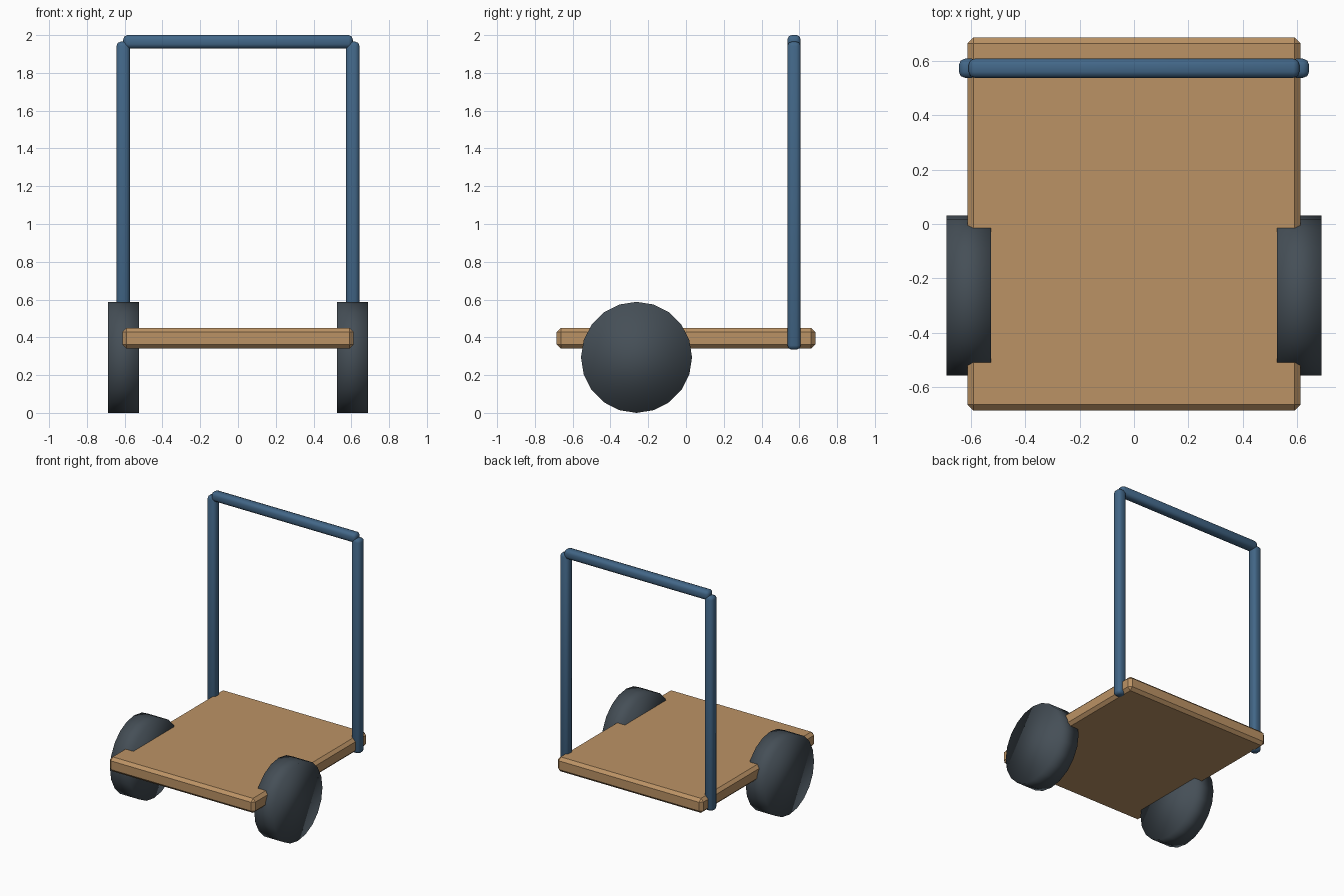
import bpy, bmesh, math
from mathutils import Matrix

if "Cube" in bpy.data.objects:
    bpy.data.objects.remove(bpy.data.objects["Cube"])


def material(name, color):
    m = bpy.data.materials.new(name)
    m.diffuse_color = (*color, 1)
    m.use_nodes = True
    m.node_tree.nodes["Principled BSDF"].inputs["Base Color"].default_value = m.diffuse_color
    return m


WOOD = material("tan wood", (0.50, 0.29, 0.13))
STEEL = material("blue steel", (0.055, 0.135, 0.245))
RUBBER = material("dark rubber", (0.060, 0.078, 0.095))


def finish(name, bm, mat, smooth):
    me = bpy.data.meshes.new(name)
    bm.to_mesh(me)
    bm.free()
    for p in me.polygons:
        p.use_smooth = smooth
    me.materials.append(mat)
    ob = bpy.data.objects.new(name, me)
    bpy.context.collection.objects.link(ob)
    return ob


def bevelled_box(name, center, size, bevel, segments, mat, smooth=False):
    bm = bmesh.new()
    bmesh.ops.create_cube(bm, size=1, matrix=Matrix.Translation(center)
                          @ Matrix.Diagonal((*size, 1)))
    bmesh.ops.bevel(bm, geom=bm.edges[:], offset=bevel, segments=segments,
                    profile=0.5, affect='EDGES')
    return finish(name, bm, mat, smooth)


# Flat load platform with chamfered edges
bevelled_box("platform", (0, 0, 0.395), (1.224, 1.37, 0.11), 0.022, 1, WOOD)

for side, label in ((-1, "left"), (1, "right")):
    # Upright handle post
    bevelled_box(label + "_handle_post", (side * 0.608, 0.572, 1.15),
                 (0.07, 0.07, 1.63), 0.022, 2, STEEL, True)
    # Twenty-sided soft-shaded wheel
    bm = bmesh.new()
    bmesh.ops.create_cone(bm, cap_ends=True, segments=20, radius1=0.294,
                          radius2=0.294, depth=0.163,
                          matrix=Matrix.Translation((side * 0.6065, -0.262, 0.294))
                          @ Matrix.Rotation(math.pi / 2, 4, 'Y'))
    finish(label + "_wheel", bm, RUBBER, True)

# Cross bar joining the posts
bevelled_box("handle_bar", (0, 0.572, 1.965), (1.215, 0.07, 0.07), 0.022, 2, STEEL, True)
